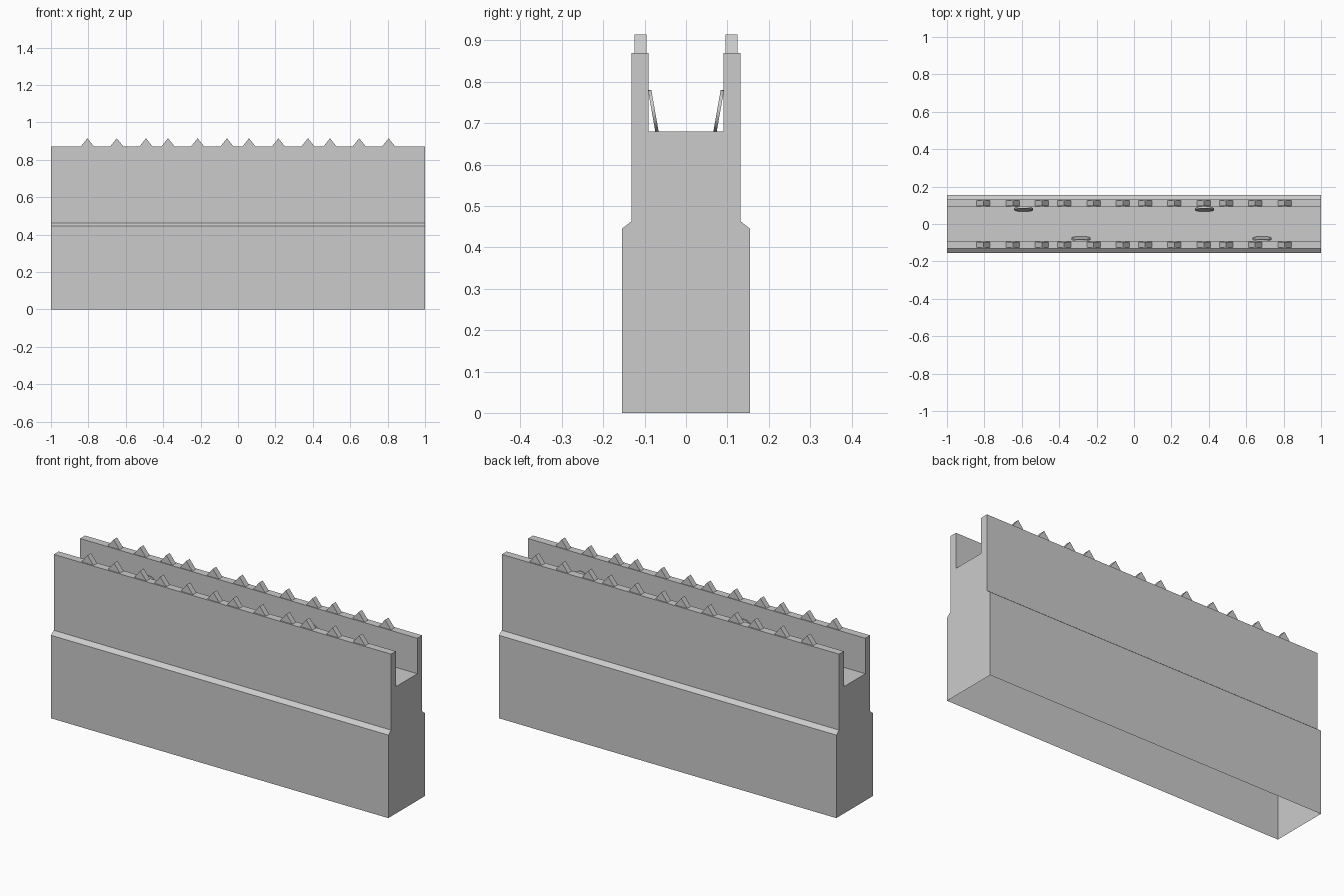
import bpy
import bmesh
import math
from mathutils import Matrix

cube = bpy.data.objects.get("Cube")
if cube:
    bpy.data.objects.remove(cube, do_unlink=True)

# Single flat colour
grey = bpy.data.materials.new("light grey")
grey.use_nodes = True
tone = (0.6, 0.6, 0.6, 1)
grey.diffuse_color = tone
grey.node_tree.nodes["Principled BSDF"].inputs["Base Color"].default_value = tone


def add_object(name, bm):
    bmesh.ops.recalc_face_normals(bm, faces=bm.faces)
    mesh = bpy.data.meshes.new(name)
    bm.to_mesh(mesh)
    bm.free()
    mesh.materials.append(grey)
    obj = bpy.data.objects.new(name, mesh)
    bpy.context.collection.objects.link(obj)
    return obj


def extrude_profile(name, points, direction):
    """Fill a closed outline and extrude it into a solid."""
    bm = bmesh.new()
    face = bm.faces.new([bm.verts.new(p) for p in points])
    result = bmesh.ops.extrude_face_region(bm, geom=[face], use_keep_orig=True)
    moved = [v for v in result["geom"] if isinstance(v, bmesh.types.BMVert)]
    bmesh.ops.translate(bm, verts=moved, vec=direction)
    return add_object(name, bm)


# Wall body: stepped section with a walkway channel, open underneath
half = [(0.155, 0), (0.155, 0.445), (0.132, 0.463), (0.132, 0.87),
        (0.091, 0.87), (0.091, 0.68)]
section = half + [(-y, z) for y, z in reversed(half)]
wall = extrude_profile("wall_body", [(-1, y, z) for y, z in section], (2, 0, 0))
bm = bmesh.new()
bm.from_mesh(wall.data)
underside = [f for f in bm.faces if all(v.co.z < 0.001 for v in f.verts)]
bmesh.ops.delete(bm, geom=underside, context="FACES_ONLY")
bm.to_mesh(wall.data)
bm.free()

# Spikes: triangular prisms mirrored along both parapets
for side, y in (("front", -0.11), ("back", 0.11)):
    for i, offset in enumerate((0.059, 0.216, 0.374, 0.492, 0.648, 0.805)):
        for hand, x in (("left", offset), ("right", -offset)):
            outline = [(x - 0.036, y - 0.015, 0.87),
                       (x + 0.036, y - 0.015, 0.87),
                       (x, y - 0.015, 0.915)]
            extrude_profile(f"{side}_{hand}_spike_{i + 1}", outline, (0, 0.03, 0))

# Round shields leaning against the inside of the parapets
for i, (x, side) in enumerate(((-0.59, 1), (0.377, 1), (-0.283, -1), (0.685, -1))):
    bm = bmesh.new()
    bmesh.ops.create_cone(bm, cap_ends=True, segments=32, radius1=0.051,
                          radius2=0.051, depth=0.008)
    pose = (Matrix.Translation((x, side * 0.079, 0.73))
            @ Matrix.Rotation(math.radians(90 - side * 10), 4, "X"))
    bmesh.ops.transform(bm, matrix=pose, verts=bm.verts)
    shield = add_object(f"leaning_disc_{i + 1}", bm)
    bpy.ops.object.select_all(action="DESELECT")
    shield.select_set(True)
    bpy.context.view_layer.objects.active = shield
    bpy.ops.object.shade_smooth_by_angle(angle=math.radians(30))
